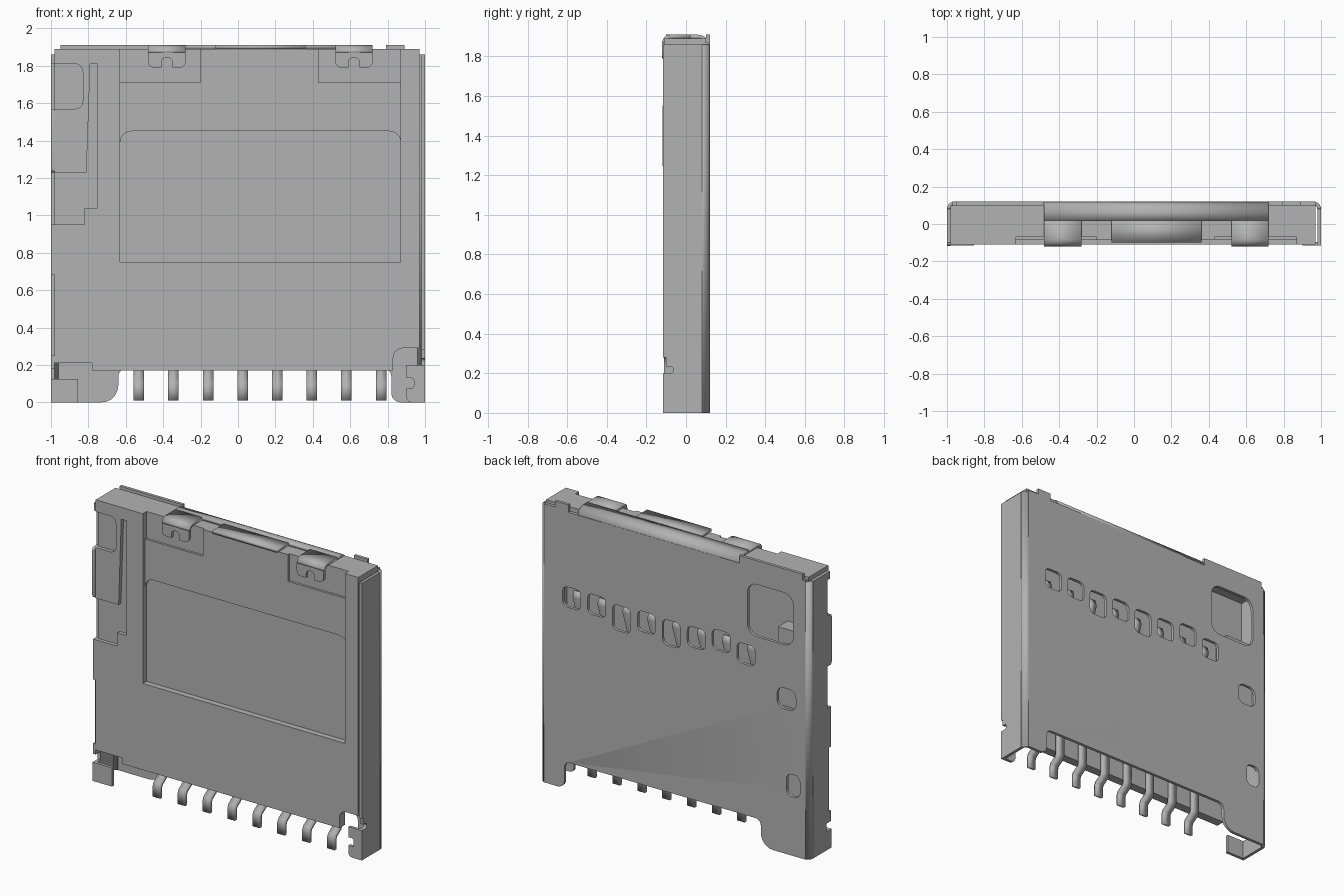
import bpy, bmesh, math
from mathutils import Vector

if "Cube" in bpy.data.objects:
    bpy.data.objects.remove(bpy.data.objects["Cube"], do_unlink=True)

grey = bpy.data.materials.new("plain_grey")
grey.use_nodes = True
grey.diffuse_color = (0.45, 0.45, 0.45, 1)
grey.node_tree.nodes["Principled BSDF"].inputs["Base Color"].default_value = grey.diffuse_color


def rounded(points, steps=5):
    """Corner points (u, v) or (u, v, radius) to a plain outline."""
    out, n = [], len(points)
    for i, c in enumerate(points):
        p = Vector(c[:2])
        if len(c) == 2:
            out.append(p)
            continue
        d1 = (Vector(points[i - 1][:2]) - p).normalized() * c[2]
        d2 = (Vector(points[(i + 1) % n][:2]) - p).normalized() * c[2]
        for k in range(steps + 1):
            t = math.pi / 2 * k / steps
            out.append(p + d1 + d2 - d2 * math.cos(t) - d1 * math.sin(t))
    return out


def finish(name, mesh):
    mesh.materials.clear()
    mesh.materials.append(grey)
    ob = bpy.data.objects.new(name, mesh)
    bpy.context.collection.objects.link(ob)
    bpy.ops.object.select_all(action='DESELECT')
    ob.select_set(True)
    bpy.context.view_layer.objects.active = ob
    bpy.ops.object.shade_smooth_by_angle(angle=math.radians(30))
    return ob


def plate(name, loops, lo, hi, axis='Y'):
    """Flat sheet with holes: (x, z) outlines for axis Y, (y, z) for axis X."""
    cu = bpy.data.curves.new(name + "_outline", 'CURVE')
    cu.dimensions, cu.fill_mode, cu.extrude = '2D', 'BOTH', (hi - lo) / 2
    for loop in loops:
        pts = rounded(loop)
        sp = cu.splines.new('POLY')
        sp.points.add(len(pts) - 1)
        for q, p in zip(sp.points, pts):
            q.co = (p.x, p.y, 0, 1)
        sp.use_cyclic_u = True
    tmp = bpy.data.objects.new(name + "_outline", cu)
    bpy.context.collection.objects.link(tmp)
    dg = bpy.context.evaluated_depsgraph_get()
    mesh = bpy.data.meshes.new_from_object(tmp.evaluated_get(dg))
    bpy.data.objects.remove(tmp, do_unlink=True)
    mid = (lo + hi) / 2
    bm = bmesh.new()
    bm.from_mesh(mesh)
    for v in bm.verts:
        u, w, d = v.co
        v.co = (u, mid + d, w) if axis == 'Y' else (mid + d, u, w)
    bmesh.ops.remove_doubles(bm, verts=bm.verts, dist=1e-5)
    bmesh.ops.recalc_face_normals(bm, faces=bm.faces)
    bm.to_mesh(mesh)
    bm.free()
    return finish(name, mesh)


def strip(name, path, lo, hi, axis='X', thick=0.02):
    """Bent sheet: (y, z) path swept along X or (x, y) path swept along Z."""
    bm = bmesh.new()
    rows = [[bm.verts.new((e, *p) if axis == 'X' else (*p, e)) for p in path] for e in (lo, hi)]
    a, b = rows
    for i in range(len(path) - 1):
        bm.faces.new((a[i], a[i + 1], b[i + 1], b[i]))
    mesh = bpy.data.meshes.new(name)
    bm.to_mesh(mesh)
    bm.free()
    ob = finish(name, mesh)
    mod = ob.modifiers.new("sheet", 'SOLIDIFY')
    mod.thickness, mod.offset, mod.use_even_offset = thick, 0, True
    return ob


def rect(x0, x1, z0, z1, r=None):
    return [(x, z) if r is None else (x, z, r) for x, z in ((x0, z0), (x1, z0), (x1, z1), (x0, z1))]


def arc(cx, cy, r, a0, a1, n=6):
    angles = [math.radians(a0 + (a1 - a0) * i / n) for i in range(n + 1)]
    return [(cx + r * math.cos(a), cy + r * math.sin(a)) for a in angles]


pin_x = [-0.53 + 0.185 * i for i in range(8)]

# Plastic body: three layers give the stepped front pockets
front = [(-0.98, 1.89), (-0.98, 1.81), (-0.83, 1.81, 0.04), (-0.83, 1.57, 0.04), (-0.98, 1.57),
         (-0.98, 1.23), (-0.81, 1.23), (-0.79, 1.81), (-0.75, 1.81), (-0.75, 1.04),
         (-0.82, 1.04), (-0.82, 0.95), (-0.98, 0.95), (-0.98, 0.21), (-0.78, 0.21),
         (-0.78, 0.17), (0.83, 0.17), (0.83, 0.29, 0.05), (0.97, 0.29), (0.97, 1.89),
         (0.87, 1.89), (0.87, 0.75), (-0.63, 0.75), (-0.63, 1.89)]
plate("body_front", [front], -0.11, -0.084)
middle = [(-0.98, 0.21), (-0.78, 0.21), (-0.78, 0.17), (0.83, 0.17), (0.83, 0.29), (0.97, 0.29),
          (0.97, 1.89), (0.87, 1.89), (0.87, 1.71), (0.43, 1.71), (0.43, 1.89),
          (-0.2, 1.89), (-0.2, 1.71), (-0.63, 1.71), (-0.63, 1.89), (-0.98, 1.89)]
window = [(-0.63, 0.75), (0.87, 0.75), (0.87, 1.45, 0.06), (-0.63, 1.45, 0.06)]
plate("body_middle", [middle, window], -0.085, -0.069)
plate("body_floor", [[(-0.98, 0.21), (-0.78, 0.21), (-0.78, 0.17), (0.83, 0.17),
                      (0.83, 0.29), (0.97, 0.29), (0.97, 1.89), (-0.98, 1.89)]], -0.07, -0.05)
plate("body_right_rail", [rect(-0.978, -0.93, 0.21, 1.83)], -0.051, 0.1)
plate("body_left_rail", [rect(0.92, 0.968, 0.29, 1.83)], -0.051, 0.1)
plate("body_top_rail", [rect(-0.98, 0.97, 1.82, 1.89)], -0.051, 0.1)
plate("ejector_block", [rect(-0.93, -0.72, 0.95, 1.47)], -0.051, 0.05)

# Metal back with inspection holes
outline = [(-0.97, 0), (-0.64, 0, 0.09), (-0.64, 0.18, 0.04), (0.82, 0.18, 0.04), (0.82, 0, 0.05),
           (0.97, 0), (0.97, 1.87), (0.89, 1.87), (0.89, 1.91), (0.79, 1.91), (0.79, 1.86),
           (0.72, 1.86), (-0.48, 1.86), (-0.48, 1.91), (-0.95, 1.91), (-0.95, 1.87), (-0.97, 1.87)]
holes = [rect(-0.88, -0.54, 1.4, 1.75, 0.07), rect(-0.9, -0.76, 0.97, 1.11, 0.05),
         rect(-0.93, -0.83, 0.395, 0.545, 0.04)]
hole_z = (1.26, 1.3, 1.27, 1.25, 1.275, 1.25, 1.29, 1.29)
for i, (x, z) in enumerate(zip(pin_x, hole_z)):
    h = 0.085 if i in (3, 5) else 0.068
    holes.append(rect(x - 0.067, x + 0.067, z - h, z + h, 0.035))
plate("shell_back", [outline] + holes, 0.1, 0.12)

# Metal sides and their rounded bends
for side, name in ((-1, "right"), (1, "left")):
    bend = [(side * x, y) for x, y in arc(0.96, 0.08, 0.03, 0, 90)]
    strip(f"shell_{name}_bend", bend, 0, 1.86, 'Z')
plate("shell_left_side", [[(0.08, 0), (-0.115, 0), (-0.115, 0.2), (-0.065, 0.2, 0.015),
      (-0.065, 0.235, 0.015), (-0.1, 0.235), (-0.1, 0.28), (-0.115, 0.28), (-0.115, 1.86),
      (0.08, 1.86)]], 0.98, 1.0, 'X')
plate("shell_right_side", [[(0.08, 0), (-0.115, 0), (-0.115, 0.125), (-0.06, 0.125), (-0.06, 0.18),
      (-0.11, 0.18), (-0.11, 0.25), (-0.09, 0.25), (-0.09, 0.68), (-0.11, 0.68), (-0.11, 0.95),
      (-0.07, 0.95), (-0.07, 1.23), (-0.118, 1.23, 0.02), (-0.118, 1.57, 0.02), (-0.07, 1.57),
      (-0.07, 1.81), (-0.1, 1.81), (-0.1, 1.86), (0.08, 1.86)]], -1.0, -0.98, 'X')

# Folded feet
plate("right_foot", [rect(-0.985, -0.855, 0, 0.125)], -0.115, -0.095)
plate("left_foot", [[(0.985, 0), (0.9, 0, 0.03), (0.9, 0.075), (0.94, 0.075, 0.015),
      (0.94, 0.13, 0.015), (0.9, 0.13), (0.9, 0.2), (0.985, 0.2)]], -0.115, -0.095)

# Metal top, with a centre tongue and two hooked clips
strip("shell_top", arc(0.06, 1.85, 0.05, 0, 90) + [(0.02, 1.9)], -0.48, 0.72)
strip("top_tongue", [(0.021, 1.9), (-0.1, 1.9)], -0.12, 0.36)
for name, x in (("right", -0.38), ("left", 0.62)):
    strip(f"{name}_clip_bend", [(0.021, 1.9)] + arc(-0.08, 1.87, 0.03, 90, 180), x - 0.1, x + 0.1)
    plate(f"{name}_clip", [[(x - 0.1, 1.871), (x - 0.1, 1.79, 0.03), (x - 0.03, 1.79),
          (x - 0.03, 1.845, 0.029), (x + 0.03, 1.845, 0.029), (x + 0.03, 1.79),
          (x + 0.1, 1.79, 0.03), (x + 0.1, 1.871)]], -0.12, -0.1)

# Contact pins with stepped solder tails
pin_path = [(0.05, 1.31), (0.06, 1.27), (-0.03, 1.0), (-0.036, 0.15), (-0.045, 0.13),
            (-0.09, 0.1), (-0.098, 0.08), (-0.098, 0.01)]
for i, x in enumerate(pin_x):
    strip(f"contact_pin_{i + 1}", pin_path, x - 0.028, x + 0.028)
